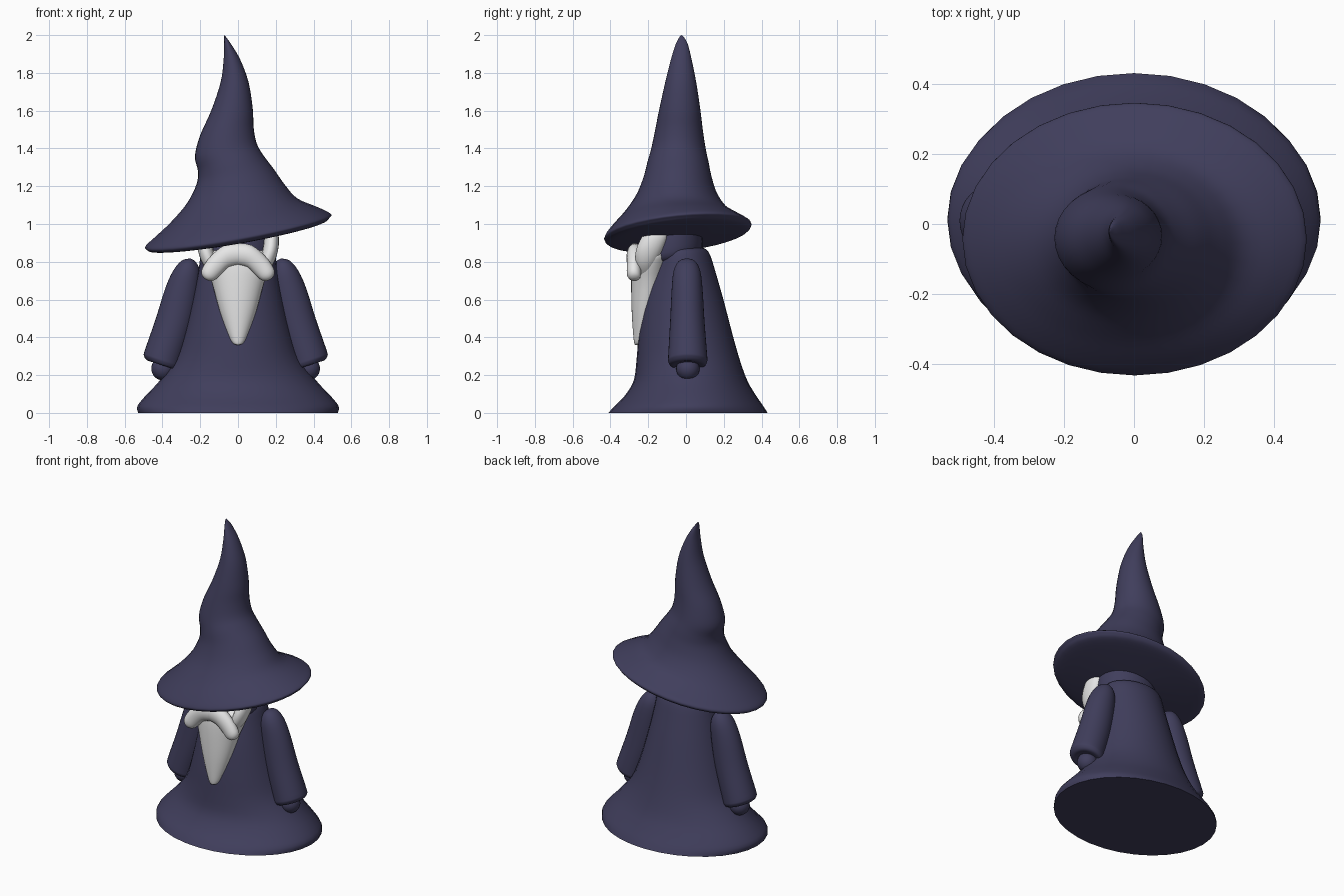
import bpy, bmesh, math
from mathutils import Vector


def material(name, rgb):
    m = bpy.data.materials.new(name)
    m.diffuse_color = (*rgb, 1)
    return m


NAVY = material("navy cloth", (0.051, 0.048, 0.107))
WHITE = material("white hair", (0.80, 0.80, 0.80))


def spline(rows, steps):
    """Catmull-Rom interpolation of rows of numbers."""
    out = []
    for i in range(len(rows) - 1):
        a, b, c, d = (rows[min(max(i + k, 0), len(rows) - 1)] for k in (-1, 0, 1, 2))
        for s in range(steps):
            t = s / steps
            out.append([0.5 * (2 * q + (r - p) * t + (2 * p - 5 * q + 4 * r - w) * t * t
                               + (3 * q - p - 3 * r + w) * t ** 3)
                        for p, q, r, w in zip(a, b, c, d)])
    return out + [list(rows[-1])]


def loft(name, rows, mat, steps=3, seg=32, mirror=False, dx=0.0, side=1):
    """Each row is an elliptical ring: x0, z0, x1, z1, front y, back y, rise to the back."""
    bm = bmesh.new()
    rings = []
    for x0, z0, x1, z1, yf, yb, rise in spline(rows, steps):
        c = Vector((side * (x0 + x1) / 2 + dx, (yf + yb) / 2, (z0 + z1) / 2))
        u = Vector((side * (x1 - x0) / 2, 0, (z1 - z0) / 2))
        v = Vector((0, (yb - yf) / 2, rise / 2))
        rings.append([bm.verts.new(c + u * math.cos(a) + v * math.sin(a))
                      for a in (2 * math.pi * k / seg for k in range(seg))])
    for r, s in zip(rings, rings[1:]):
        for k in range(seg):
            j = (k + 1) % seg
            bm.faces.new((r[k], r[j], s[j], s[k]))
    bm.faces.new(rings[0])
    bm.faces.new(rings[-1])
    bmesh.ops.recalc_face_normals(bm, faces=bm.faces)
    return finish(name, bm, mat, mirror)


def finish(name, bm, mat, mirror=False):
    me = bpy.data.meshes.new(name)
    bm.to_mesh(me)
    bm.free()
    me.materials.append(mat)
    ob = bpy.data.objects.new(name, me)
    bpy.context.collection.objects.link(ob)
    if mirror:
        mod = ob.modifiers.new("mirror", 'MIRROR')
        mod.use_mirror_merge = False
    bpy.ops.object.select_all(action='DESELECT')
    ob.select_set(True)
    bpy.context.view_layer.objects.active = ob
    bpy.ops.object.shade_smooth_by_angle(angle=math.radians(50))
    return ob


def level(z, w, yf, yb, rise=0.0):
    """Ring symmetric about the middle plane."""
    return (-w, z, w, z, yf, yb, rise)


# Flared robe
loft("robe", [
    level(0.0, 0.528, -0.41, 0.432), level(0.035, 0.533, -0.38, 0.41),
    level(0.09, 0.49, -0.325, 0.372), level(0.17, 0.415, -0.277, 0.325),
    level(0.28, 0.335, -0.262, 0.285), level(0.42, 0.285, -0.25, 0.245),
    level(0.60, 0.24, -0.225, 0.198), level(0.75, 0.21, -0.19, 0.155),
    level(0.83, 0.198, -0.17, 0.13), level(0.865, 0.18, -0.15, 0.108),
    level(0.875, 0.13, -0.12, 0.08),
], NAVY)

# Head under the hat
loft("head", [
    level(0.80, 0.15, -0.20, 0.06, 0.04), level(0.835, 0.185, -0.235, 0.085, 0.06),
    level(0.90, 0.19, -0.24, 0.088, 0.06), level(0.96, 0.185, -0.235, 0.085, 0.06),
], NAVY)

# Floppy hat: underside, rim, then the bent cone
loft("hat", [
    (-0.10, 0.890, 0.10, 0.926, -0.14, 0.06, 0.02),
    (-0.30, 0.868, 0.30, 0.972, -0.29, 0.21, 0.05),
    (-0.44, 0.855, 0.45, 1.010, -0.395, 0.31, 0.07),
    (-0.483, 0.862, 0.486, 1.035, -0.428, 0.342, 0.075),
    (-0.488, 0.885, 0.49, 1.055, -0.43, 0.342, 0.075),
    (-0.44, 0.93, 0.42, 1.09, -0.39, 0.292, 0.05),
    (-0.355, 1.01, 0.315, 1.135, -0.325, 0.215, 0.025),
    (-0.27, 1.11, 0.25, 1.205, -0.265, 0.163, 0.015),
    (-0.22, 1.21, 0.19, 1.29, -0.225, 0.135, 0.005),
    (-0.212, 1.28, 0.13, 1.37, -0.205, 0.12, 0.0),
    (-0.228, 1.36, 0.098, 1.43, -0.185, 0.105, 0.0),
    (-0.20, 1.47, 0.083, 1.51, -0.165, 0.09, 0.0),
    (-0.142, 1.60, 0.078, 1.61, -0.142, 0.076, 0.0),
    (-0.092, 1.75, 0.056, 1.75, -0.11, 0.054, 0.0),
    (-0.076, 1.87, 0.012, 1.87, -0.080, 0.030, 0.0),
    (-0.073, 1.95, -0.035, 1.95, -0.055, 0.010, 0.0),
    (-0.073, 1.99, -0.060, 1.985, -0.036, -0.010, 0.0),
    (-0.072, 2.0, -0.070, 2.0, -0.024, -0.022, 0.0),
], NAVY, steps=4)

# Sleeves with a turned-in cuff
SLEEVE = [
    (0.250, 0.817, 0.256, 0.817, -0.005, 0.015, 0),
    (0.222, 0.797, 0.298, 0.806, -0.04, 0.05, 0),
    (0.200, 0.745, 0.342, 0.755, -0.066, 0.076, 0),
    (0.205, 0.64, 0.385, 0.66, -0.076, 0.088, 0),
    (0.235, 0.47, 0.435, 0.50, -0.084, 0.098, 0),
    (0.295, 0.275, 0.492, 0.335, -0.094, 0.112, 0),
    (0.305, 0.242, 0.498, 0.303, -0.094, 0.112, 0),
    (0.320, 0.227, 0.483, 0.279, -0.08, 0.098, 0),
    (0.345, 0.237, 0.46, 0.274, -0.05, 0.068, 0),
]
loft("left_sleeve", SLEEVE, NAVY, side=-1)
loft("right_sleeve", SLEEVE, NAVY, dx=-0.024)

# Hands
for name, x in (("left_hand", -0.397), ("right_hand", 0.372)):
    bm = bmesh.new()
    bmesh.ops.create_uvsphere(bm, u_segments=24, v_segments=14, radius=0.062)
    bmesh.ops.translate(bm, verts=bm.verts, vec=(x, 0.01, 0.234))
    finish(name, bm, NAVY)

# Tapered beard
loft("beard", [
    level(0.36, 0.006, -0.268, -0.25), level(0.37, 0.028, -0.274, -0.23),
    level(0.42, 0.056, -0.28, -0.18), level(0.55, 0.10, -0.288, -0.14),
    level(0.70, 0.142, -0.29, -0.10), level(0.79, 0.18, -0.285, -0.08),
    level(0.84, 0.19, -0.27, -0.07), level(0.86, 0.14, -0.25, -0.08),
], WHITE)

# Sideburns between hat and beard
loft("sideburns", [
    (0.06, 0.70, 0.11, 0.70, -0.24, -0.18, 0),
    (0.10, 0.78, 0.182, 0.78, -0.265, -0.16, 0),
    (0.13, 0.86, 0.212, 0.86, -0.265, -0.125, 0),
    (0.14, 0.93, 0.216, 0.93, -0.235, -0.10, 0),
    (0.15, 0.955, 0.207, 0.955, -0.215, -0.11, 0),
], WHITE, seg=20, mirror=True)

# Drooping moustache, one half mirrored
loft("moustache", [
    (0.0, 0.782, 0.0, 0.898, -0.312, -0.23, 0),
    (0.05, 0.77, 0.072, 0.888, -0.315, -0.23, 0),
    (0.09, 0.733, 0.142, 0.832, -0.313, -0.235, 0),
    (0.12, 0.706, 0.187, 0.77, -0.313, -0.238, 0),
    (0.145, 0.698, 0.193, 0.735, -0.302, -0.245, 0),
    (0.165, 0.703, 0.180, 0.713, -0.285, -0.262, 0),
], WHITE, seg=20, mirror=True)
